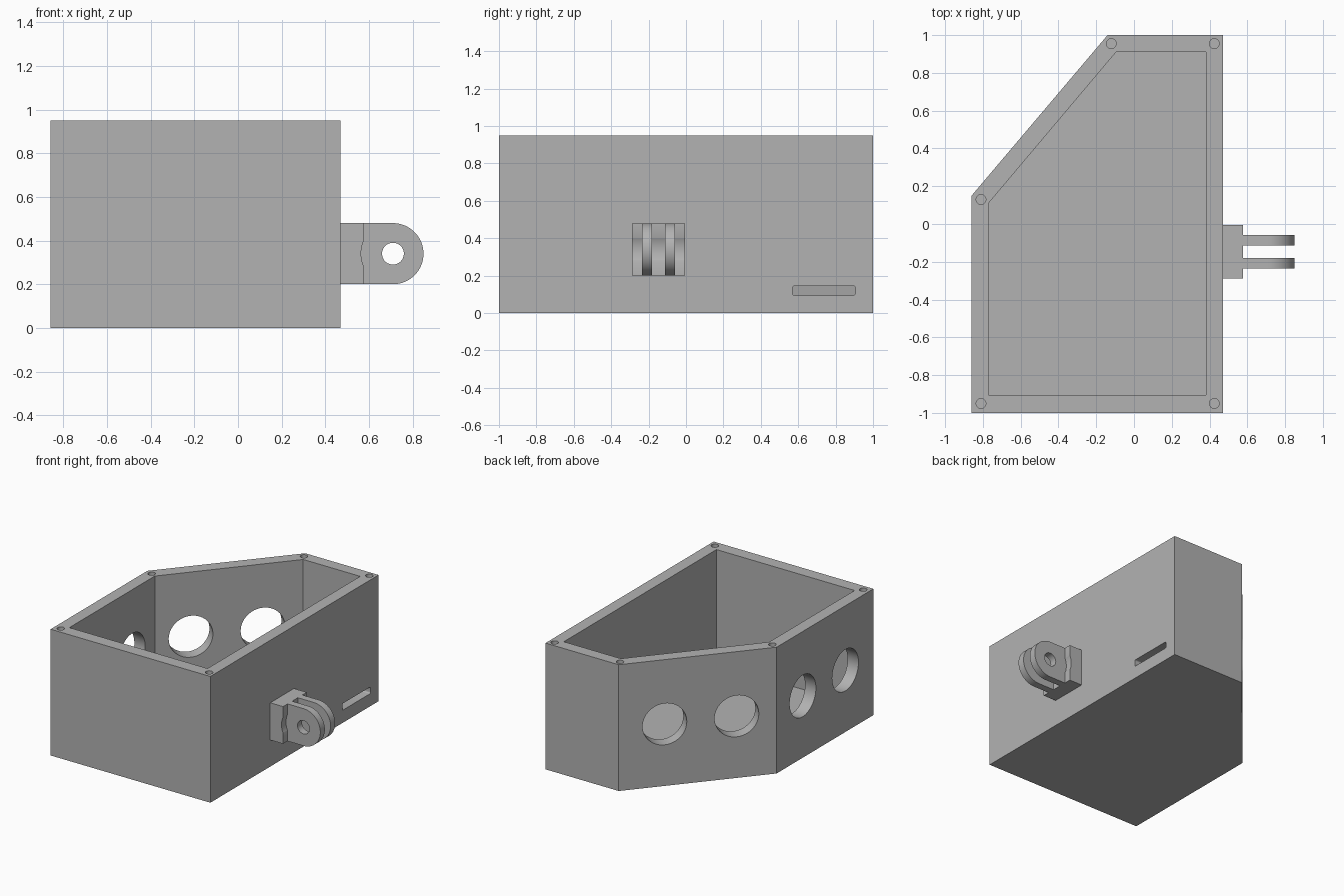
import bpy, bmesh
from math import pi, sin, cos
from mathutils import Vector

cube = bpy.data.objects.get("Cube")
if cube:
    bpy.data.objects.remove(cube)

grey = bpy.data.materials.new("plain_grey")
grey.use_nodes = True
tone = (0.448, 0.448, 0.448, 1)
grey.diffuse_color = tone
grey.node_tree.nodes["Principled BSDF"].inputs["Base Color"].default_value = tone


def add_object(name, bm):
    bmesh.ops.recalc_face_normals(bm, faces=bm.faces)
    mesh = bpy.data.meshes.new(name)
    bm.to_mesh(mesh)
    bm.free()
    mesh.materials.append(grey)
    obj = bpy.data.objects.new(name, mesh)
    bpy.context.collection.objects.link(obj)
    return obj


def prism(name, points, low, high, axis="z"):
    """Extrude a 2D outline along an axis; the outline lies in the other two."""
    place = {"x": lambda u, v, w: (w, u, v),
             "y": lambda u, v, w: (u, w, v),
             "z": lambda u, v, w: (u, v, w)}[axis]
    bm = bmesh.new()
    face = bm.faces.new([bm.verts.new(place(u, v, low)) for u, v in points])
    moved = bmesh.ops.extrude_face_region(bm, geom=[face])["geom"]
    bmesh.ops.translate(bm, vec=place(0, 0, high - low),
                        verts=[g for g in moved if isinstance(g, bmesh.types.BMVert)])
    return add_object(name, bm)


def cylinder(name, centre, direction, radius, depth, sides=64):
    bm = bmesh.new()
    bmesh.ops.create_cone(bm, cap_ends=True, segments=sides,
                          radius1=radius, radius2=radius, depth=depth)
    bm.transform(Vector(direction).to_track_quat("Z", "Y").to_matrix().to_4x4())
    bmesh.ops.translate(bm, vec=centre, verts=bm.verts)
    return add_object(name, bm)


def combine(target, tools, operation="DIFFERENCE"):
    """Apply booleans and remove the tool objects."""
    for tool in tools:
        mod = target.modifiers.new("bool", "BOOLEAN")
        mod.operation, mod.solver, mod.object = operation, "EXACT", tool
        tool.hide_render = True
        bpy.context.view_layer.update()
        graph = bpy.context.evaluated_depsgraph_get()
        mesh = bpy.data.meshes.new_from_object(target.evaluated_get(graph))
        target.modifiers.clear()
        target.data = mesh
        bpy.data.objects.remove(tool)


def finish(obj):
    bpy.ops.object.select_all(action="DESELECT")
    obj.select_set(True)
    bpy.context.view_layer.objects.active = obj
    bpy.ops.object.shade_smooth_by_angle(angle=pi / 6)


# Open five-sided case
height, floor = 0.95, 0.09
outer = [(-0.86, -1), (0.47, -1), (0.47, 1), (-0.14, 1), (-0.86, 0.15)]
inner = [(-0.77, -0.905), (0.38, -0.905), (0.38, 0.91), (-0.095, 0.91), (-0.77, 0.11)]
case = prism("case", outer, 0, height)
cuts = [prism("cavity", inner, floor, height + 0.1)]

# Screw holes in the rim corners
for x, y in [(-0.12, 0.955), (0.425, 0.955), (-0.81, 0.13), (-0.81, -0.95), (0.425, -0.95)]:
    cuts.append(cylinder("screw_hole", (x, y, height), (0, 0, 1), 0.026, 0.5, 32))

# Pairs of round sensor openings in the slanted wall and the side wall
corners = [Vector((x, y, 0)) for x, y in (outer[3], outer[4], outer[0])]
for start, end, spots in [(corners[0], corners[1], (0.291, 0.747)),
                          (corners[1], corners[2], (0.27, 0.71))]:
    along = end - start
    normal = along.cross(Vector((0, 0, 1)))
    for t in spots:
        centre = start + along * t + Vector((0, 0, 0.465))
        cuts.append(cylinder("sensor_opening", centre, normal, 0.156, 0.3))

# Cable slot with slightly rounded corners
y0, y1, z0, z1, r = 0.57, 0.905, 0.095, 0.145, 0.01
slot = []
for cy, cz, turn in [(y1 - r, z1 - r, 0), (y0 + r, z1 - r, 1),
                     (y0 + r, z0 + r, 2), (y1 - r, z0 + r, 3)]:
    for i in range(5):
        a = (turn + i / 4) * pi / 2
        slot.append((cy + r * cos(a), cz + r * sin(a)))
cuts.append(prism("slot", slot, 0.3, 0.6, "x"))
combine(case, cuts)
finish(case)

# Hinge bracket: base block with a curved clearance groove
mid, pivot_x, pivot_z, radius = -0.147, 0.71, 0.34, 0.14
pivot = (pivot_x, mid, pivot_z)
low, high = pivot_z - radius, pivot_z + radius
bracket = prism("hinge_bracket", [(0.47, low), (0.577, low), (0.577, high), (0.47, high)],
                mid - 0.141, mid + 0.141, "y")
combine(bracket, [cylinder("groove", pivot, (0, 1, 0), 0.146, 0.5, 96)])

# Two round-ended prongs with a pin hole
profile = [(0.5, high), (0.5, low)]
for i in range(33):
    a = -pi / 2 + pi * i / 32
    profile.append((pivot_x + radius * cos(a), pivot_z + radius * sin(a)))
prongs = [prism("prong", profile, mid + s - 0.027, mid + s + 0.027, "y")
          for s in (-0.061, 0.061)]
combine(bracket, prongs, "UNION")
combine(bracket, [cylinder("pin_hole", pivot, (0, 1, 0), 0.05, 0.5, 48)])
finish(bracket)
